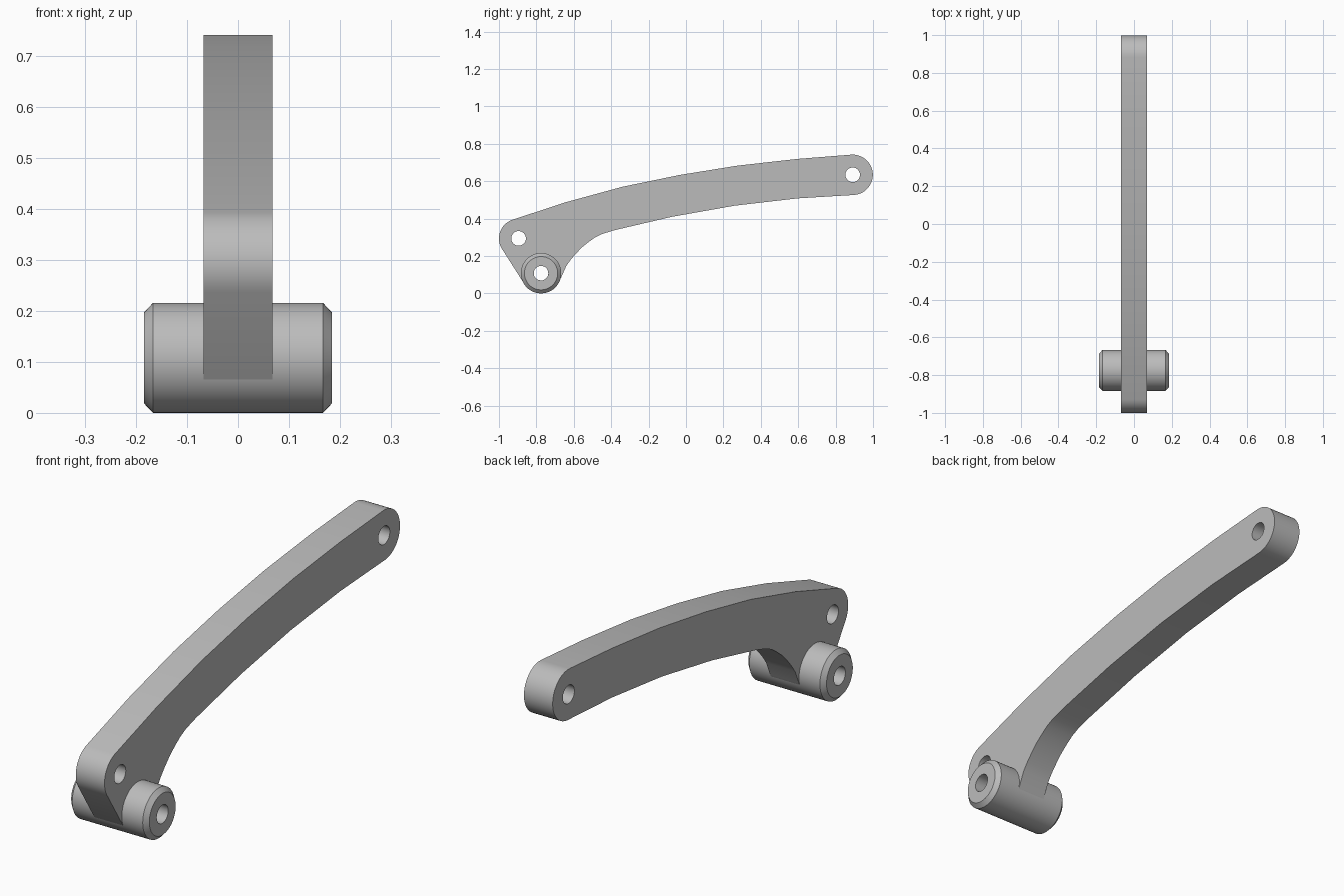
import bpy, bmesh
from math import sin, cos, radians, tau

if "Cube" in bpy.data.objects:
    bpy.data.objects.remove(bpy.data.objects["Cube"])

steel = bpy.data.materials.new("grey_steel")
steel.use_nodes = True
grey = (0.5, 0.5, 0.5, 1)
steel.diffuse_color = grey
steel.node_tree.nodes["Principled BSDF"].inputs["Base Color"].default_value = grey

HALF = 0.068                 # half thickness of the arm
PIVOT = (-0.775, 0.108)      # y, z centres of the three holes
HEEL = (-0.895, 0.294)
TIP = (0.891, 0.634)
BORE = 0.039


def arc(centre, radius, start, end, steps):
    """Points on an arc in the y-z plane, angles in degrees."""
    angles = [radians(start + (end - start) * i / steps) for i in range(steps + 1)]
    return [(centre[0] + radius * cos(a), centre[1] + radius * sin(a)) for a in angles]


def finish(bm, name):
    bmesh.ops.recalc_face_normals(bm, faces=bm.faces)
    mesh = bpy.data.meshes.new(name)
    bm.to_mesh(mesh)
    bm.free()
    mesh.materials.append(steel)
    obj = bpy.data.objects.new(name, mesh)
    bpy.context.collection.objects.link(obj)
    bpy.ops.object.select_all(action="DESELECT")
    obj.select_set(True)
    bpy.context.view_layer.objects.active = obj
    bpy.ops.object.shade_smooth_by_angle(angle=radians(32))
    return obj


# Curved arm: outline with three holes, filled and extruded
top_edge = [(0.596, 0.719), (0.275, 0.683), (-0.035, 0.633), (-0.34, 0.57), (-0.644, 0.487)]
under_edge = [(-0.666, 0.088), (-0.64, 0.147), (-0.615, 0.182), (-0.588, 0.213),
              (-0.555, 0.247), (-0.52, 0.275), (-0.485, 0.3), (-0.447, 0.318),
              (-0.382, 0.338), (-0.078, 0.409), (0.26, 0.469), (0.596, 0.508)]
outline = (arc(TIP, 0.108, -86, 94, 20) + top_edge
           + arc(HEEL, 0.105, 109, 213, 14)
           + arc(PIVOT, 0.1065, 213, 325, 14) + under_edge)
loops = [outline] + [arc(c, BORE, 0, 348.75, 31) for c in (PIVOT, HEEL, TIP)]

bm = bmesh.new()
edges = []
for loop in loops:
    verts = [bm.verts.new((-HALF, y, z)) for y, z in loop]
    edges += [bm.edges.new((v, verts[i - 1])) for i, v in enumerate(verts)]
bmesh.ops.triangle_fill(bm, edges=edges, use_beauty=True, use_dissolve=False)
result = bmesh.ops.extrude_face_region(bm, geom=bm.faces[:], use_keep_orig=True)
moved = [g for g in result["geom"] if isinstance(g, bmesh.types.BMVert)]
bmesh.ops.translate(bm, verts=moved, vec=(2 * HALF, 0, 0))
finish(bm, "curved_arm")

# Pivot boss: chamfered sleeve turned around the x axis
section = [(-0.185, BORE), (-0.185, 0.089), (-0.167, 0.108),
           (0.167, 0.108), (0.185, 0.089), (0.185, BORE)]
SIDES = 48
bm = bmesh.new()
rings = []
for i in range(SIDES):
    a = tau * i / SIDES
    rings.append([bm.verts.new((x, PIVOT[0] + r * cos(a), PIVOT[1] + r * sin(a)))
                  for x, r in section])
for i, ring in enumerate(rings):
    before = rings[i - 1]
    for j in range(len(section)):
        bm.faces.new((before[j - 1], before[j], ring[j], ring[j - 1]))
finish(bm, "pivot_boss")
